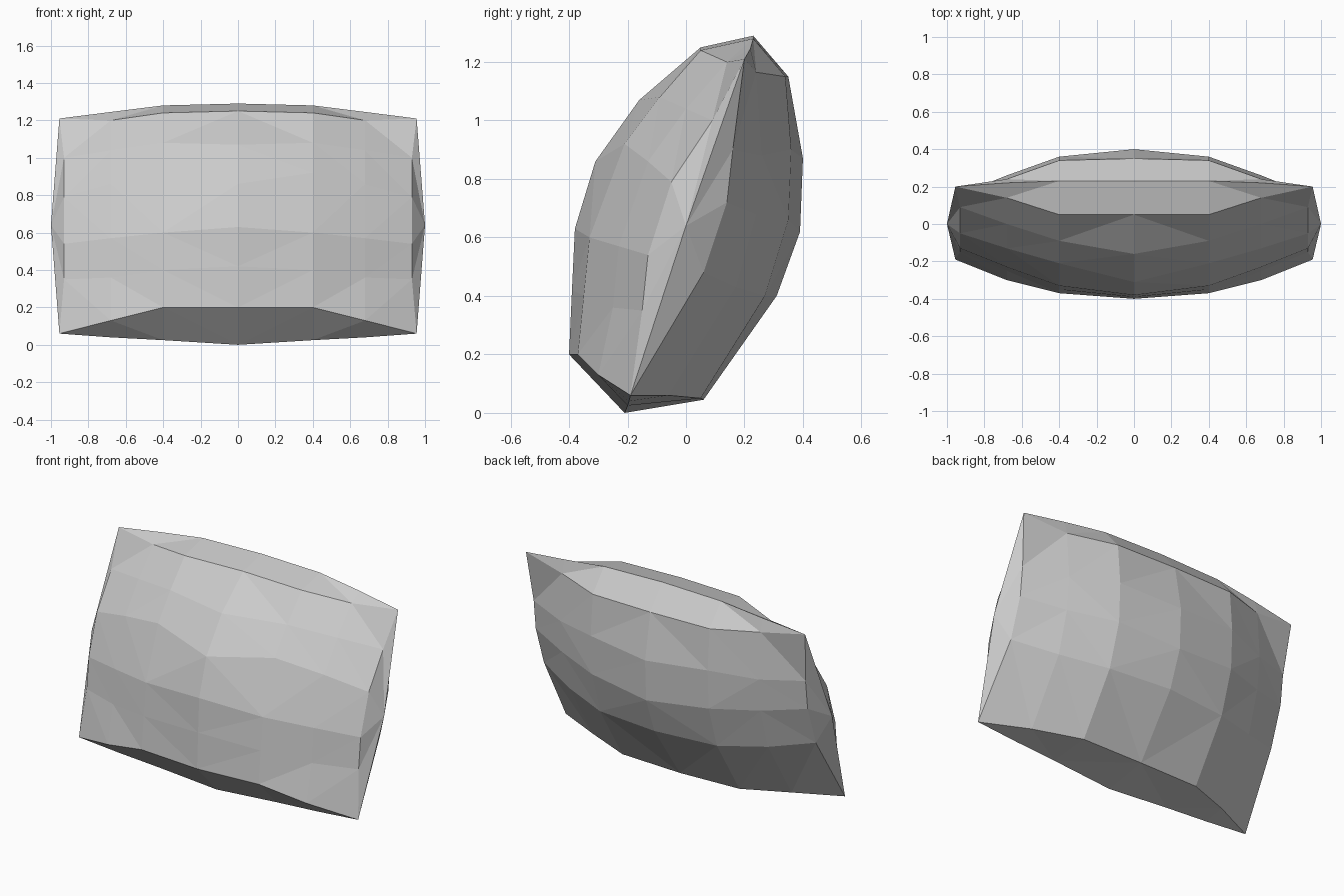
import bpy
import bmesh

old = bpy.data.objects.get("Cube")
if old:
    bpy.data.objects.remove(old, do_unlink=True)


def make_material(name, colour):
    mat = bpy.data.materials.new(name)
    mat.use_nodes = True
    mat.diffuse_color = colour
    mat.node_tree.nodes["Principled BSDF"].inputs["Base Color"].default_value = colour
    return mat


# Cross-sections of the leaning cushion from its middle to its side rim.
# Each is a ring of (y, z): top seam, down the front, bottom seam, up the back.
TOP, LOW = (.20, 1.21), (-.19, .06)
SECTIONS = {
    0: [(.23, 1.29), (.05, 1.25), (-.16, 1.07), (-.31, .86), (-.38, .63), (-.39, .42),
        (-.40, .20), (-.21, 0), (.06, .045), (.31, .40), (.39, .62), (.40, .87), (.35, 1.15)],
    .4: [(.23, 1.28), (.05, 1.24), (-.09, 1.08), (-.21, .92), (-.33, .60), (-.35, .40),
         (-.37, .20), (-.20, .025), (.05, .05), (.27, .40), (.35, .66), (.36, .90), (.34, 1.15)],
    .68: [(.22, 1.245), (.14, 1.20), (0, 1.04), (-.13, .86), (-.23, .57), (-.25, .36),
          (-.30, .13), (-.195, .04), (-.06, .06), (.17, .43), (.24, .68), (.26, .88), (.24, 1.165)],
    .93: [TOP, TOP, (.09, 1.0), (-.05, .79), (-.13, .54), (-.15, .35),
          LOW, LOW, LOW, (.06, .48), (.14, .72), (.16, .90), TOP],
}
CORNER_X = .955
SIDE_POINT = (1, 0, .64)


def build_half(bm, side):
    """Skin the sections on one side and close the end with a fan."""
    rings = []
    for x, section in SECTIONS.items():
        ring = []
        for point in section:
            px = CORNER_X if point in (TOP, LOW) else x
            ring.append(bm.verts.new((side * px, *point)))
        rings.append(ring)
    count = len(rings[0])
    for inner, outer in zip(rings, rings[1:]):
        for i in range(count):
            j = (i + 1) % count
            bm.faces.new((inner[i], inner[j], outer[j], outer[i]))
    tip = bm.verts.new((side * SIDE_POINT[0], *SIDE_POINT[1:]))
    rim = rings[-1]
    for i in range(count):
        bm.faces.new((rim[i], rim[(i + 1) % count], tip))


# Cushion: two mirrored halves, welded and faceted
bm = bmesh.new()
for side in (-1, 1):
    build_half(bm, side)
bmesh.ops.remove_doubles(bm, verts=bm.verts, dist=.001)
bmesh.ops.triangulate(bm, faces=bm.faces)
bmesh.ops.recalc_face_normals(bm, faces=bm.faces)
mesh = bpy.data.meshes.new("cushion")
bm.to_mesh(mesh)
bm.free()
mesh.materials.append(make_material("light grey fabric", (.6, .6, .6, 1)))
cushion = bpy.data.objects.new("cushion", mesh)
bpy.context.collection.objects.link(cushion)
